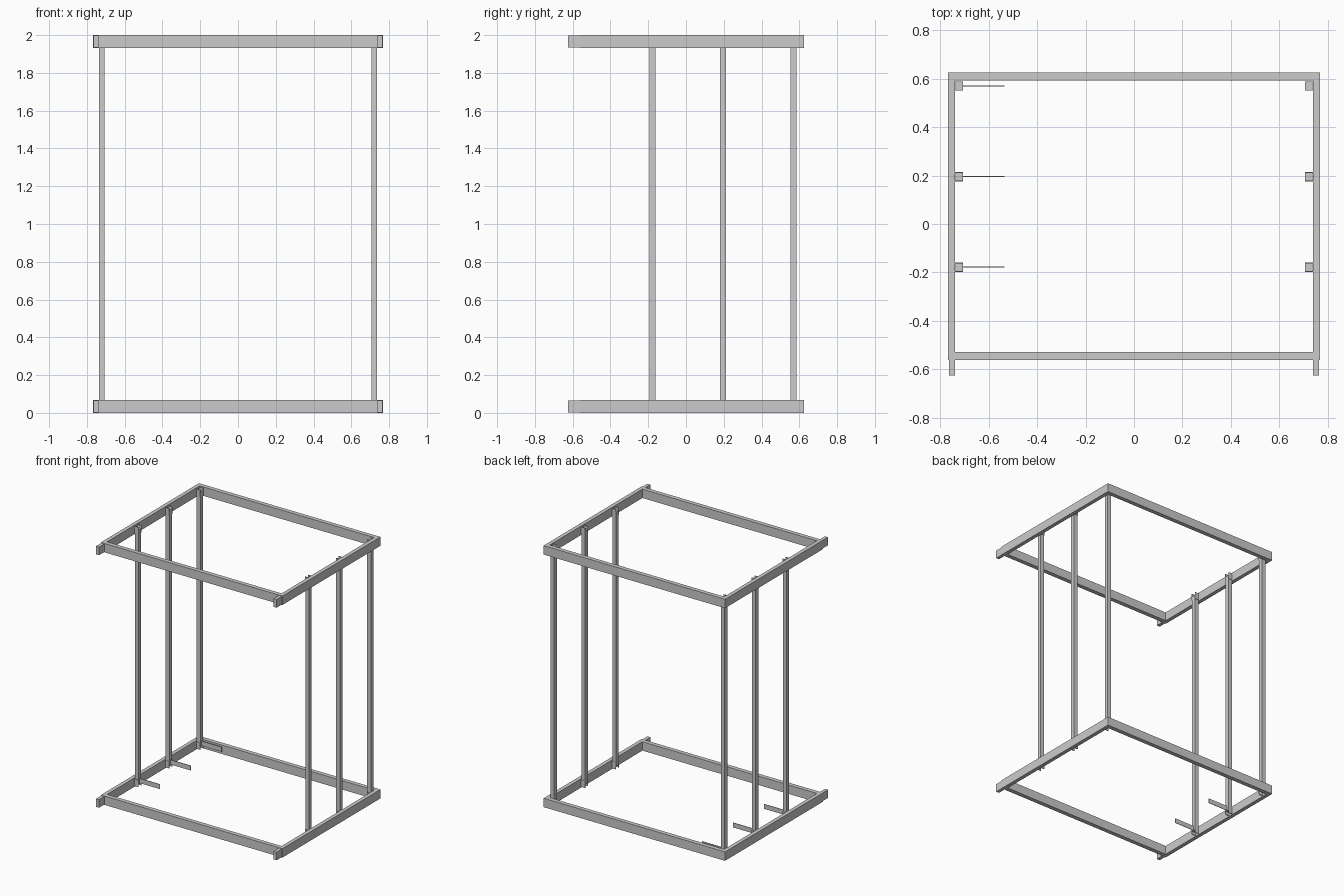
import bpy

if "Cube" in bpy.data.objects:
    bpy.data.objects.remove(bpy.data.objects["Cube"])


def box(name, x, y, z):
    """Box from (min, max) ranges on each axis."""
    bpy.ops.mesh.primitive_cube_add(size=1)
    o = bpy.context.object
    o.name = name
    o.location = [(a + b) / 2 for a, b in (x, y, z)]
    o.scale = [b - a for a, b in (x, y, z)]
    bpy.ops.object.transform_apply(location=True, rotation=True, scale=True)
    return o


def mirrored(s, a, b):
    return (a, b) if s > 0 else (-b, -a)


# Bottom and top rectangular rings
for level, z0, z1 in (("bottom", 0.0, 0.068), ("top", 1.932, 2.0)):
    box(level + "_back_rail", (-0.768, 0.768), (0.592, 0.625), (z0, z1))
    box(level + "_front_rail", (-0.768, 0.768), (-0.56, -0.527), (z0, z1))
    for s, side in ((-1, "left"), (1, "right")):
        box(f"{level}_{side}_rail", mirrored(s, 0.738, 0.768),
            (-0.527, 0.592), (z0, z1))
        # Short stub reaching out in front of the ring
        box(f"{level}_{side}_stub", mirrored(s, 0.738, 0.764),
            (-0.625, -0.56), (z0 + 0.003, z1 - 0.003))

# Upright posts with two-plate brackets at both ends
for i, y in enumerate((-0.178, 0.195, 0.569)):
    for s, side in ((-1, "left"), (1, "right")):
        box(f"{side}_post_{i}", mirrored(s, 0.706, 0.737),
            (y - 0.016, y + 0.016), (0.03, 1.97))
        for end, z in (("bottom", (0.006, 0.06)), ("top", (1.94, 1.994))):
            for k in (-1, 1):
                c = y + k * 0.0175
                box(f"{side}_{end}_bracket_{i}", mirrored(s, 0.705, 0.738),
                    (c - 0.0018, c + 0.0018), z)
    # Thin arm pointing inwards from each left post
    box(f"left_arm_{i}", (-0.72, -0.535), (y - 0.002, y + 0.002), (0.03, 0.066))
